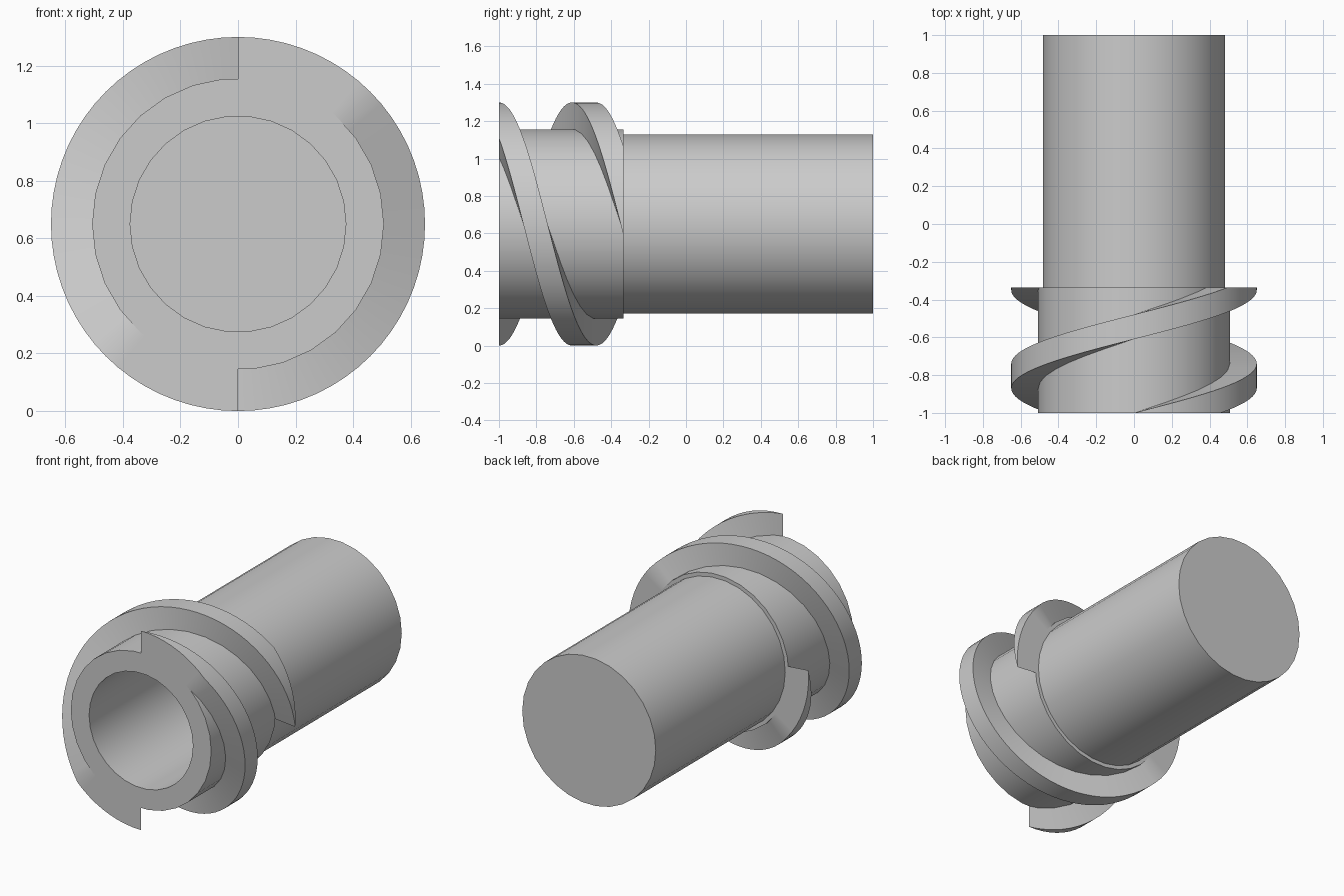
import bpy, bmesh, math
from mathutils import Matrix, Vector

cube = bpy.data.objects.get("Cube")
if cube:
    bpy.data.objects.remove(cube, do_unlink=True)

AXIS_Z = 0.65           # height of the horizontal axis
FRONT, COLLAR_BACK, BACK = -1.0, -0.335, 1.0
COLLAR_R, SHAFT_R, BORE_R, THREAD_R = 0.507, 0.482, 0.375, 0.65

grey = bpy.data.materials.new("plain grey")
grey.use_nodes = True
colour = (0.6, 0.6, 0.6, 1)
grey.diffuse_color = colour
grey.node_tree.nodes["Principled BSDF"].inputs["Base Color"].default_value = colour


def finish(bm, name):
    bmesh.ops.remove_doubles(bm, verts=bm.verts, dist=1e-5)
    bmesh.ops.recalc_face_normals(bm, faces=bm.faces)
    mesh = bpy.data.meshes.new(name)
    bm.to_mesh(mesh)
    bm.free()
    mesh.materials.append(grey)
    obj = bpy.data.objects.new(name, mesh)
    bpy.context.collection.objects.link(obj)
    bpy.ops.object.select_all(action='DESELECT')
    obj.select_set(True)
    bpy.context.view_layer.objects.active = obj
    bpy.ops.object.shade_smooth_by_angle(angle=math.radians(30))
    return obj


# Closed shaft with a blind bore and a wider front collar, turned about y
profile = [(0, 0.9), (BORE_R, 0.9), (BORE_R, FRONT), (COLLAR_R, FRONT),
           (COLLAR_R, COLLAR_BACK), (SHAFT_R, COLLAR_BACK), (SHAFT_R, BACK), (0, BACK)]
bm = bmesh.new()
verts = [bm.verts.new((r, y, AXIS_Z)) for r, y in profile]
edges = [bm.edges.new(pair) for pair in zip(verts, verts[1:])]
bmesh.ops.spin(bm, geom=verts + edges, cent=(0, 0, AXIS_Z), axis=(0, 1, 0),
               angle=2 * math.pi, steps=30)
finish(bm, "shaft_and_collar")


# Two-start thread: a ring sector swept along the collar while it twists
def thread(name, start):
    arc, steps, twist = 9, 46, math.radians(230)
    angles = [math.radians(45 * i / arc) for i in range(arc + 1)]
    section = [(THREAD_R, a) for a in angles]
    section += [(COLLAR_R - 0.005, a) for a in reversed(angles)]
    bm = bmesh.new()
    rings = []
    for s in range(steps + 1):
        t = s / steps
        y = FRONT + t * (COLLAR_BACK - FRONT)
        turn = start - t * twist
        rings.append([bm.verts.new((r * math.cos(a + turn), y,
                                    AXIS_Z + r * math.sin(a + turn))) for r, a in section])
    n = len(section)
    for low, high in zip(rings, rings[1:]):
        for i in range(n):
            j = (i + 1) % n
            bm.faces.new((low[i], low[j], high[j], high[i]))
    # End caps as strips of quads
    for ring in (rings[0], rings[-1]):
        for i in range(arc):
            bm.faces.new((ring[i], ring[i + 1], ring[n - 2 - i], ring[n - 1 - i]))
    return finish(bm, name)


thread("upper_thread", math.radians(45))
thread("lower_thread", math.radians(225))
